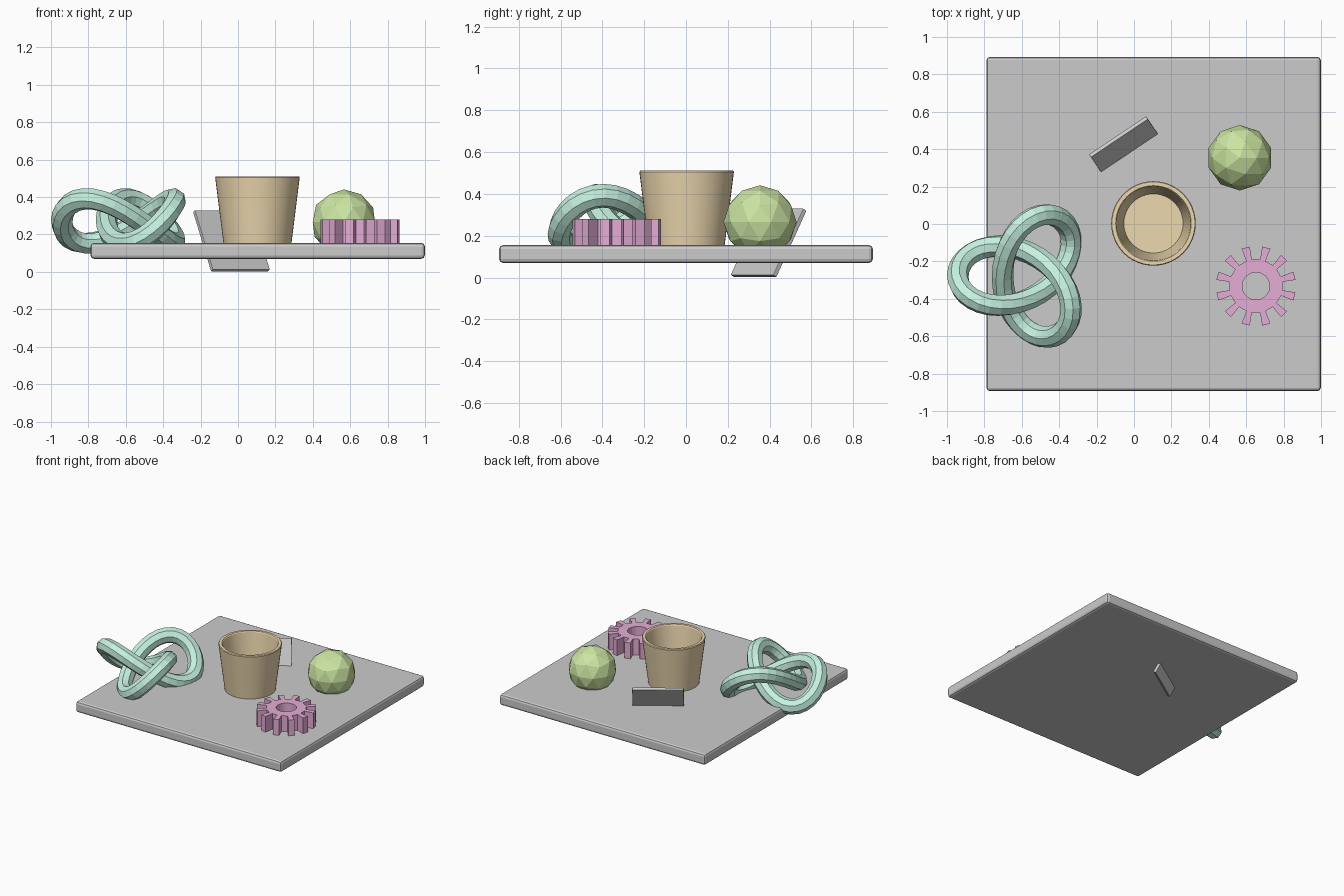
import bpy, bmesh
from math import sin, cos, pi, radians
from mathutils import Matrix

if "Cube" in bpy.data.objects:
    bpy.data.objects.remove(bpy.data.objects["Cube"])


def finish(bm, name, color=None):
    bmesh.ops.recalc_face_normals(bm, faces=bm.faces)
    me = bpy.data.meshes.new(name)
    bm.to_mesh(me)
    bm.free()
    return add_object(me, name, color)


def add_object(me, name, color=None):
    ob = bpy.data.objects.new(name, me)
    bpy.context.collection.objects.link(ob)
    if color:
        mat = bpy.data.materials.new(name + "_color")
        mat.diffuse_color = (*color, 1)
        mat.use_nodes = True
        mat.node_tree.nodes["Principled BSDF"].inputs["Base Color"].default_value = mat.diffuse_color
        me.materials.append(mat)
    return ob


def box(name, size, loc, rot=(0, 0, 0), bevel=0.0):
    bm = bmesh.new()
    bmesh.ops.create_cube(bm, size=1, matrix=Matrix.Diagonal((*size, 1)))
    ob = finish(bm, name)
    ob.location = loc
    ob.rotation_euler = rot
    mod = ob.modifiers.new("bevel", 'BEVEL')
    mod.width = bevel
    mod.segments = 2
    return ob


# base slab and the tilted plate that pierces it
box("slab", (1.787, 1.787, 0.085), (0.105, 0, 0.1125), bevel=0.018)
box("tilted_plate", (0.367, 0.022, 0.362), (-0.035, 0.395, 0.166),
    (radians(-28.6), 0, radians(33.8)), bevel=0.003)

# tapered cup, lathed from a wall profile
profile = [(0, 0.155), (0.182, 0.155), (0.226, 0.505), (0.222, 0.511),
           (0.202, 0.511), (0.197, 0.505), (0.158, 0.19), (0, 0.19)]
bm = bmesh.new()
verts = [bm.verts.new((r, 0, z)) for r, z in profile]
edges = [bm.edges.new(pair) for pair in zip(verts, verts[1:])]
bmesh.ops.spin(bm, geom=verts + edges, cent=(0, 0, 0), axis=(0, 0, 1),
               angle=2 * pi, steps=48, use_duplicate=False)
bmesh.ops.remove_doubles(bm, verts=bm.verts, dist=1e-4)
cup = finish(bm, "cup", (0.85, 0.69, 0.43))
cup.location = (0.104, 0.003, 0)
bpy.context.view_layer.objects.active = cup
cup.select_set(True)
bpy.ops.object.shade_smooth_by_angle(angle=radians(30))

# faceted ball, partly sunk into the slab
bm = bmesh.new()
bmesh.ops.create_icosphere(bm, subdivisions=2, radius=0.175)
finish(bm, "faceted_ball", (0.6, 0.78, 0.36)).location = (0.566, 0.354, 0.266)

# gear ring: twelve teeth, each outline point paired with a hole point
outline = []
for k in range(12):
    for deg, r in ((-6, 0.143), (-6, 0.214), (6, 0.214), (6, 0.143)):
        outline.append((radians(15 + 30 * k + deg), r))
bm = bmesh.new()
n = len(outline)
outer = [bm.verts.new((r * cos(a), r * sin(a), 0)) for a, r in outline]
hole = {}
inner = []
for a, r in outline:
    key = round(a, 4)
    if key not in hole:
        hole[key] = bm.verts.new((0.073 * cos(a), 0.073 * sin(a), 0))
    inner.append(hole[key])
for i in range(n):
    j = (i + 1) % n
    ring = [outer[i], outer[j], inner[j]]
    if inner[i] is not inner[j]:
        ring.append(inner[i])
        bm.faces.new(ring)
    elif i % 4 == 0:
        # tooth body between its two root and two tip points
        bm.faces.new([outer[i], outer[i + 1], outer[i + 2], outer[i + 3]])
# replace the wide strip under each tooth so it meets the root line
for k in range(12):
    i = 4 * k
    old = bm.faces.get([outer[i + 1], outer[i + 2], inner[i + 2], inner[i + 1]])
    if old:
        bm.faces.remove(old)
    bm.faces.new([outer[i], outer[i + 3], inner[i + 3], inner[i]])
ext = bmesh.ops.extrude_face_region(bm, geom=bm.faces[:], use_keep_orig=True)
top = [v for v in ext["geom"] if isinstance(v, bmesh.types.BMVert)]
bmesh.ops.translate(bm, verts=top, vec=(0, 0, 0.135))
finish(bm, "gear", (0.78, 0.42, 0.67)).location = (0.652, -0.332, 0.144)

# trefoil knot: eight-sided tube swept along a closed path
cu = bpy.data.curves.new("knot_path", 'CURVE')
cu.dimensions = '3D'
cu.bevel_depth = 0.058
cu.bevel_resolution = 2
sp = cu.splines.new('POLY')
steps = 64
sp.points.add(steps - 1)
s = 0.1197
for i, p in enumerate(sp.points):
    t = 2 * pi * i / steps
    p.co = (-s * (2 * cos(2 * t) + cos(t)), -s * (2 * sin(2 * t) - sin(t)),
            0.119 * sin(3 * t), 1)
sp.use_cyclic_u = True
sp.use_smooth = False
helper = bpy.data.objects.new("knot_path", cu)
bpy.context.collection.objects.link(helper)
deps = bpy.context.evaluated_depsgraph_get()
me = bpy.data.meshes.new_from_object(helper.evaluated_get(deps))
bpy.data.objects.remove(helper)
knot = add_object(me, "trefoil_knot", (0.56, 0.88, 0.74))
knot.location = (-0.583, -0.277, 0.272)
